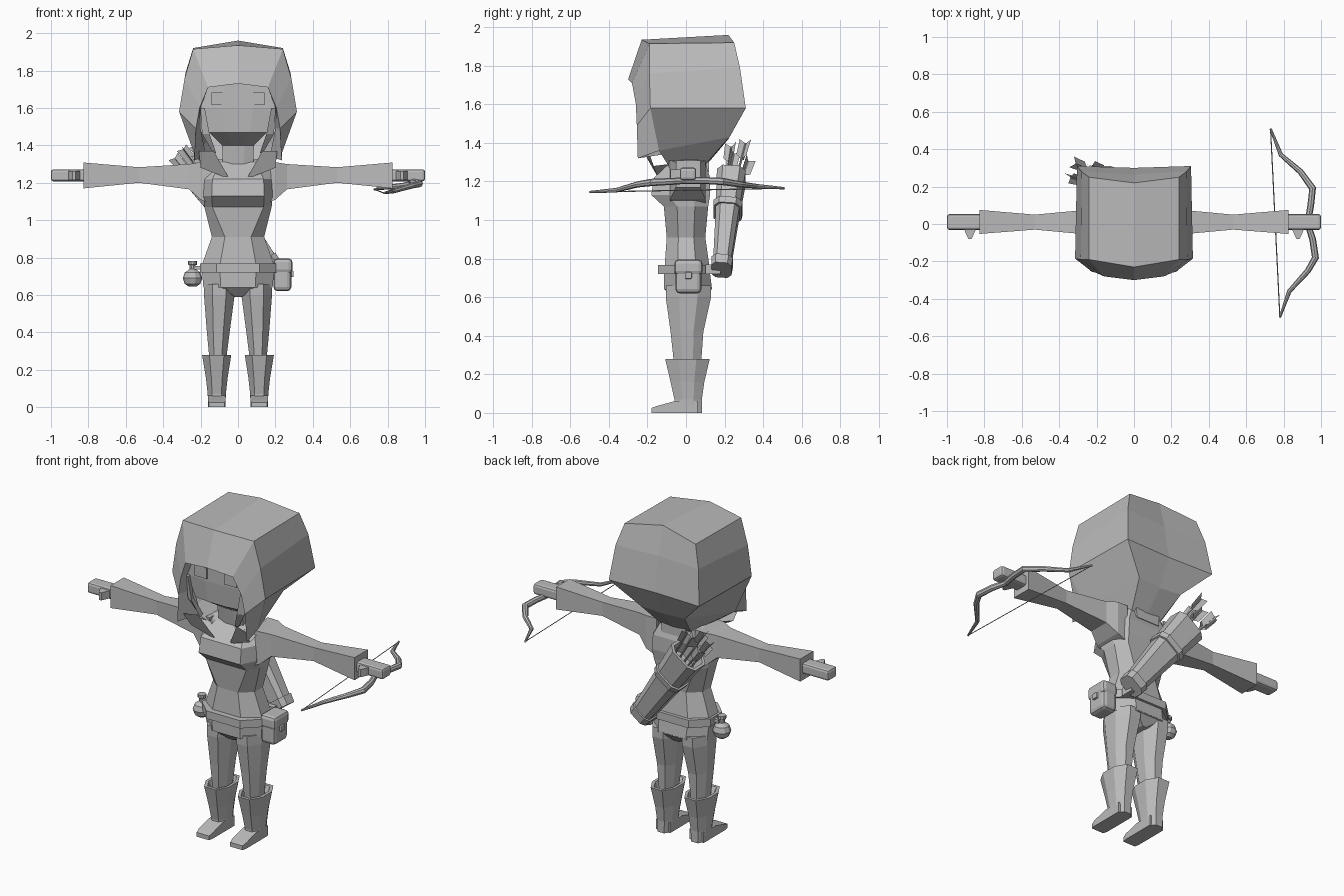
import bpy, bmesh, math
from mathutils import Vector, Matrix

if "Cube" in bpy.data.objects:
    bpy.data.objects.remove(bpy.data.objects["Cube"])

mat = bpy.data.materials.new("plain_grey")
mat.diffuse_color = (0.5, 0.5, 0.5, 1)
mat.use_nodes = True
mat.node_tree.nodes["Principled BSDF"].inputs["Base Color"].default_value = mat.diffuse_color

def finish(name, bm, mirror=False, offset=None, bevel=0):
    bmesh.ops.remove_doubles(bm, verts=bm.verts, dist=1e-4)
    bmesh.ops.recalc_face_normals(bm, faces=bm.faces)
    me = bpy.data.meshes.new(name)
    bm.to_mesh(me)
    bm.free()
    me.materials.append(mat)
    ob = bpy.data.objects.new(name, me)
    bpy.context.collection.objects.link(ob)
    if bevel:
        m = ob.modifiers.new("bevel", 'BEVEL')
        m.width, m.segments = bevel, 2
    if mirror:
        m = ob.modifiers.new("mirror", 'MIRROR')
        m.merge_threshold = 0.001
    return ob

def add_loft(bm, rings, caps=True):
    vs = [[bm.verts.new(p) for p in r] for r in rings]
    n = len(rings[0])
    for a, b in zip(vs, vs[1:]):
        for i in range(n):
            j = (i + 1) % n
            bm.faces.new((a[i], a[j], b[j], b[i]))
    if caps:
        bm.faces.new(vs[0])
        bm.faces.new(vs[-1])

def loft(name, rings, mirror=False, bevel=0):
    bm = bmesh.new()
    add_loft(bm, rings)
    return finish(name, bm, mirror, bevel=bevel)

def grid(name, cols, mirror=True):
    bm = bmesh.new()
    vs = [[bm.verts.new(p) for p in c] for c in cols]
    for a, b in zip(vs, vs[1:]):
        for i in range(len(a) - 1):
            bm.faces.new((a[i], a[i + 1], b[i + 1], b[i]))
    return finish(name, bm, mirror)

def box(name, lo, hi, mirror=False, bevel=0):
    r = lambda z: [(lo[0], lo[1], z), (hi[0], lo[1], z), (hi[0], hi[1], z), (lo[0], hi[1], z)]
    return loft(name, [r(lo[2]), r(hi[2])], mirror, bevel)

def oct_ring(z, x0, x1, y0, y1, fx=0.3, fy=0.3):
    # eight-sided section with cut corners
    cx, cy = (x1 - x0) * fx, (y1 - y0) * fy
    return [(x0 + cx, y0, z), (x1 - cx, y0, z), (x1, y0 + cy, z), (x1, y1 - cy, z),
            (x1 - cx, y1, z), (x0 + cx, y1, z), (x0, y1 - cy, z), (x0, y0 + cy, z)]

def tube(name, pts, radii, n=6, up=(0, 0, 1), turn=0.0):
    pts = [Vector(p) for p in pts]
    rings = []
    for i, p in enumerate(pts):
        t = (pts[min(i + 1, len(pts) - 1)] - pts[max(i - 1, 0)]).normalized()
        s = t.cross(Vector(up)).normalized()
        u = s.cross(t)
        r = radii[i]
        rings.append([p + s * math.cos(a) * r + u * math.sin(a) * r
                      for a in (2 * math.pi * k / n + turn for k in range(n))])
    return loft(name, rings)

# hood: columns are opening edge, front corner, back corner, back centre
opening = [(0, -.3, 1.73), (.16, -.28, 1.71), (.205, -.26, 1.6), (.225, -.255, 1.49), (.235, -.25, 1.32)]
front = [(0, -.23, 1.935), (.24, -.19, 1.915), (.285, -.19, 1.76), (.315, -.185, 1.58), (.235, -.14, 1.36)]
back = [(0, .22, 1.96), (.24, .25, 1.92), (.28, .28, 1.79), (.305, .31, 1.58), (.15, .225, 1.43)]
centre = [(0, .22, 1.96), (0, .22, 1.96), (0, .265, 1.79), (0, .30, 1.58), (0, .22, 1.42)]
hood = grid("hood", [opening, front, back, centre])
# underside of the hood down to the neck
grid("hood_underside", [[front[4], (.12, -.09, 1.28)], [back[4], (.1, .1, 1.29)], [centre[4], (0, .11, 1.29)]])
# inner lining behind the opening edge
grid("hood_lining", [opening, [(0, -.15, 1.73), (.16, -.15, 1.71), (.2, -.15, 1.6), (.2, -.14, 1.49), (.17, -.12, 1.34)]])
# pointed collar
grid("collar", [[(.21, -.23, 1.37), (.13, -.2, 1.37)], [(.20, -.17, 1.28), (.045, -.145, 1.22)],
                [(.19, -.09, 1.29), (.12, -.09, 1.29)]])

# face with jaw tapering into the neck
loft("face", [[(-w, yf, z), (-w * .4, yf - .012, z), (w * .4, yf - .012, z), (w, yf, z), (w, .12, z), (-w, .12, z)]
              for z, w, yf in ((1.25, .08, -.06), (1.40, .085, -.08), (1.47, .155, -.19),
                               (1.60, .2, -.2), (1.73, .17, -.2))])
# eyes
box("eye", (.058, -.219, 1.615), (.142, -.205, 1.682), mirror=True)
# hair strands
loft("hair_strand", [[(x - w, y, z), (x + w, y + .02, z), (x, y + .045, z)] for x, y, z, w in
                     ((.19, -.23, 1.6, .012), (.172, -.23, 1.46, .02), (.125, -.2, 1.36, .008))], mirror=True)

# torso from crotch to shoulders: z, half width, front, back
torso = [(.64, .185, -.115, .135), (.72, .192, -.115, .125), (.77, .19, -.11, .12), (.91, .14, -.1, .1),
         (1.07, .18, -.115, .115), (1.13, .185, -.18, .125), (1.22, .18, -.165, .125), (1.30, .2, -.08, .1), (1.325, .1, -.06, .08)]
loft("torso", [oct_ring(z, -w, w, y0, y1, .12 if 1 < z < 1.25 else .25) for z, w, y0, y1 in torso])
loft("crotch", [oct_ring(.59, -.03, .03, -.06, .09), oct_ring(.645, -.185, .185, -.115, .135, .25)])
# belt
loft("belt", [oct_ring(z, -.203, .203, -.145, .14, .22) for z in (.72, .768)])

# sleeves: x, bottom, top, front, back
sleeve = [(.13, 1.08, 1.31, -.09, .1), (.20, 1.11, 1.31, -.08, .1), (.262, 1.165, 1.30, -.055, .075),
          (.53, 1.2, 1.283, -.03, .05), (.825, 1.17, 1.308, -.053, .075)]
loft("sleeve", [[(x, y0, z0), (x, y1, z0), (x, y1, z1), (x, y0, z1)] for x, z0, z1, y0, y1 in sleeve], mirror=True)
# fists and thumbs
box("hand", (.8, -.032, 1.207), (1.0, .053, 1.272), mirror=True, bevel=.014)
loft("thumb", [[(x0, y, 1.215), (x1, y, 1.215), (x1, y, 1.262), (x0, y, 1.262)]
               for y, x0, x1 in ((-.02, .84, .91), (-.05, .855, .9), (-.08, .868, .885))], mirror=True)

# legs
loft("leg", [oct_ring(z, x0, x1, y0, y1, .28) for z, x0, x1, y0, y1 in
             ((.2, .065, .15, -.055, .075), (.28, .06, .155, -.065, .08), (.42, .042, .168, -.08, .09),
              (.6, .018, .182, -.105, .13), (.66, .015, .183, -.105, .13))], mirror=True)
# boots with folded-in rim
loft("boot", [oct_ring(z, x0, x1, y0, y1, .25) for z, x0, x1, y0, y1 in
              ((0, .067, .16, -.06, .082), (.07, .065, .162, -.06, .082), (.16, .055, .172, -.08, .095),
               (.28, .036, .192, -.108, .123), (.28, .052, .174, -.09, .105), (.24, .06, .16, -.07, .09))], mirror=True)
loft("boot_toe", [[(x0, y, 0), (x1, y, 0), (x1, y, z), (x0, y, z)] for y, x0, x1, z in
                  ((-.178, .072, .155, .026), (-.15, .066, .161, .036), (-.055, .066, .161, .062), (.06, .066, .161, .062))], mirror=True)

# side pouch with flap and clasp
box("pouch", (.19, -.055, .62), (.285, .08, .79), bevel=.022)
box("pouch_flap", (.188, -.06, .715), (.291, .085, .795), bevel=.02)
box("pouch_clasp", (.28, -.006, .695), (.298, .03, .73), bevel=.005)

# round flask hanging from the belt
bm = bmesh.new()
prof = [(.02, .645), (.042, .66), (.052, .69), (.042, .72), (.016, .738), (.016, .76), (.024, .762), (.024, .782)]
add_loft(bm, [[(-.243 + r * math.cos(k * math.pi / 5), r * math.sin(k * math.pi / 5), z) for k in range(10)] for r, z in prof])
finish("flask", bm)
box("flask_loop", (-.235, -.02, .735), (-.19, .02, .755))

# quiver slung across the back
lo, hi = Vector((.165, .185, .755)), Vector((-.18, .235, 1.225))
axis = (hi - lo).normalized()
side = axis.cross(Vector((0, 1, 0))).normalized()
out = side.cross(axis)
if out.y < 0:
    out = -out
def quiver_ring(t, w, d):
    p = lo.lerp(hi, t)
    return [p + side * a * w + out * b * d for a, b in
            ((-1, -.6), (-.6, -1), (.6, -1), (1, -.6), (1, .6), (.6, 1), (-.6, 1), (-1, .6))]
loft("quiver", [quiver_ring(*a) for a in ((0, .06, .045), (.5, .08, .058), (1, .1, .075), (1, .085, .06), (.85, .08, .055))])
for i, (a, b, w, d) in enumerate(((-.03, .06, .066, .052), (.6, .66, .092, .072))):
    loft("quiver_band_%d" % i, [quiver_ring(a, w, d), quiver_ring(b, w + .004, d + .004)])
box("quiver_hook", (.1, .1, .72), (.17, .18, .77))

# arrows: shaft plus crossed feather vanes
for i, (a, b, l) in enumerate(((-.05, .02, .17), (.045, .03, .15), (0, -.03, .19), (-.03, -.02, .12), (.05, -.02, .18))):
    base = lo.lerp(hi, .8) + side * a + out * b
    tip = hi + side * a * 1.3 + out * (b * 1.5 + .03) + axis * l
    tube("arrow_shaft_%d" % i, [base, tip], (.006, .006), 4, (0, 1, 0))
    d = (tip - base).normalized()
    bm = bmesh.new()
    for k in range(3):
        v = Matrix.Rotation(k * 2 * math.pi / 3 + i, 3, d) @ d.orthogonal().normalized()
        bm.faces.new([bm.verts.new(p) for p in (tip - d * .1, tip - d * .08 + v * .032, tip + d * .015 + v * .036, tip)])
    finish("arrow_vane_%d" % i, bm)

# bow held in one hand, with its string
bow = [(.73, .51, 1.165), (.785, .37, 1.175), (.89, .28, 1.185), (.955, .19, 1.2), (.945, .1, 1.205), (.928, 0, 1.205),
       (.955, -.08, 1.2), (.97, -.18, 1.195), (.93, -.25, 1.185), (.83, -.36, 1.155), (.78, -.5, 1.145)]
tube("bow", bow, [.006, .012, .016, .019, .018, .017, .018, .019, .016, .012, .006], 8)
tube("bow_string", [bow[0], bow[-1]], (.003, .003), 4)
